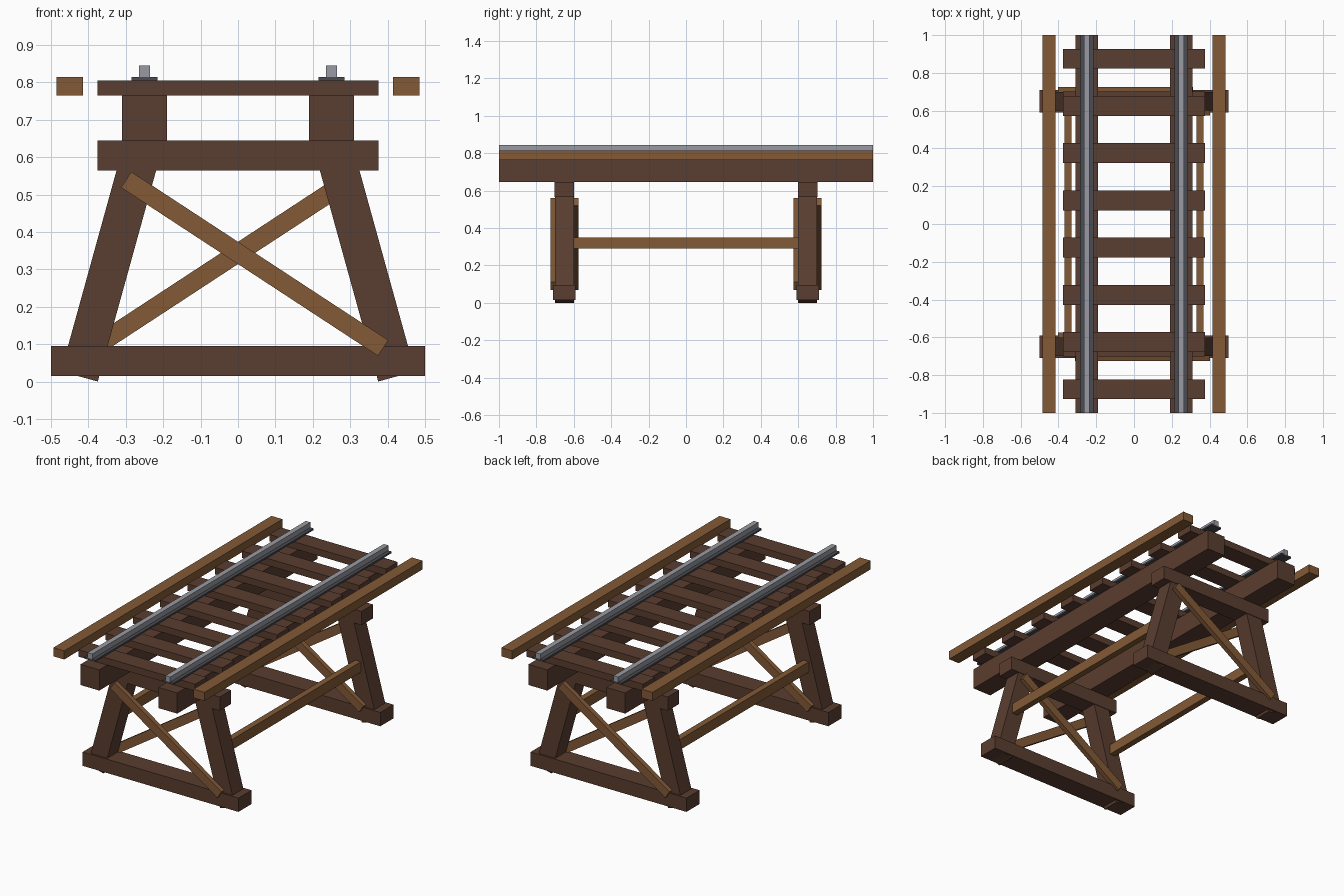
import bpy
import math

cube = bpy.data.objects.get("Cube")
if cube:
    bpy.data.objects.remove(cube, do_unlink=True)


def material(name, rgb):
    m = bpy.data.materials.new(name)
    m.use_nodes = True
    m.diffuse_color = (*rgb, 1)
    m.node_tree.nodes["Principled BSDF"].inputs["Base Color"].default_value = (*rgb, 1)
    return m


DARK_WOOD = material("dark_wood", (0.102, 0.047, 0.029))
LIGHT_WOOD = material("light_wood", (0.225, 0.101, 0.037))
STEEL = material("steel", (0.32, 0.33, 0.37))
DARK_STEEL = material("dark_steel", (0.068, 0.072, 0.084))


def box(name, mat, centre, size, tilt=0):
    """Rectangular timber, optionally tilted about the y axis."""
    bpy.ops.mesh.primitive_cube_add(size=1, location=centre)
    ob = bpy.context.object
    ob.name = name
    ob.scale = size
    bpy.ops.object.transform_apply(location=False, rotation=False, scale=True)
    ob.rotation_euler.y = tilt
    ob.data.materials.append(mat)
    return ob


def beam(name, mat, start, end, y, width, depth):
    """Timber running between two (x, z) points in a plane of constant y."""
    dx, dz = end[0] - start[0], end[1] - start[1]
    centre = ((start[0] + end[0]) / 2, y, (start[1] + end[1]) / 2)
    return box(name, mat, centre, (math.hypot(dx, dz), depth, width), -math.atan2(dz, dx))


# Two trestles: sill, cap, splayed legs and crossed braces
for end, y in (("front", -0.65), ("back", 0.65)):
    box(end + "_sill", DARK_WOOD, (0, y, 0.055), (1, 0.12, 0.08))
    box(end + "_cap", DARK_WOOD, (0, y, 0.605), (0.75, 0.105, 0.08))
    for side, s in (("left", 1), ("right", -1)):
        beam(f"{end}_{side}_leg", DARK_WOOD, (s * 0.424, 0.014), (s * 0.262, 0.6), y, 0.102, 0.1)
    for face, s in (("outer", 1), ("inner", -1)):
        beam(f"{end}_{face}_cross_brace", LIGHT_WOOD, (-s * 0.299, 0.54), (s * 0.388, 0.09),
             y - s * 0.061, 0.05, 0.028)

# Lengthwise members on both sides
for side, s in (("left", 1), ("right", -1)):
    box(side + "_long_brace", LIGHT_WOOD, (s * 0.35, 0, 0.32), (0.036, 1.22, 0.06))
    box(side + "_stringer", DARK_WOOD, (s * 0.25, 0, 0.705), (0.12, 2, 0.12))
    box(side + "_guard_timber", LIGHT_WOOD, (s * 0.45, 0, 0.79), (0.07, 2, 0.05))
    box(side + "_rail_base", DARK_STEEL, (s * 0.25, 0, 0.81), (0.07, 2, 0.01))
    box(side + "_rail_head", STEEL, (s * 0.25, 0, 0.83), (0.03, 2, 0.03))

# Cross ties
for i in range(8):
    box(f"tie_{i + 1}", DARK_WOOD, (0, -0.875 + 0.25 * i, 0.785), (0.75, 0.105, 0.04))
